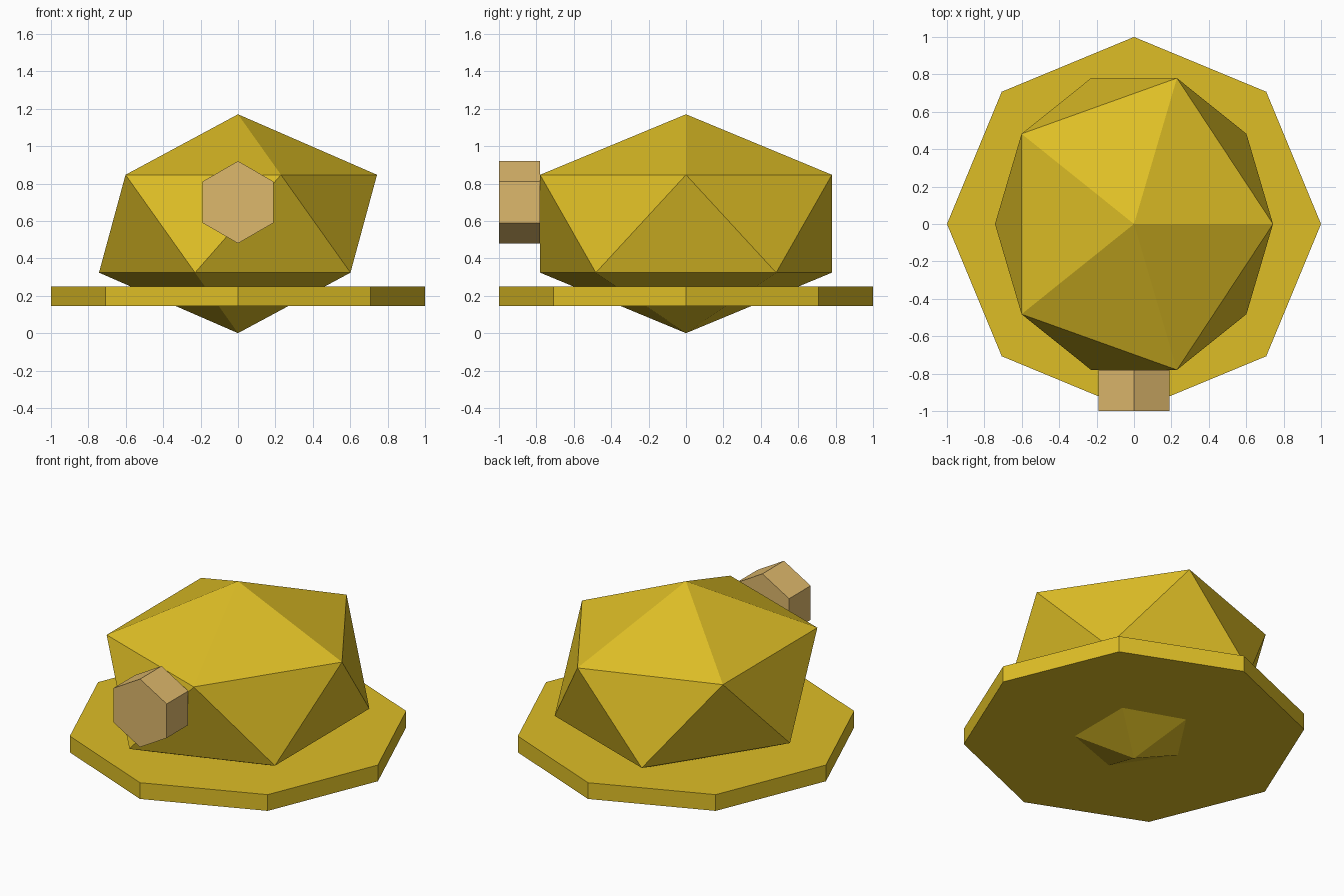
import bpy
from math import pi

cube = bpy.data.objects.get("Cube")
if cube:
    bpy.data.objects.remove(cube, do_unlink=True)


def make_material(name, rgb):
    mat = bpy.data.materials.new(name)
    mat.use_nodes = True
    color = (*rgb, 1.0)
    mat.diffuse_color = color
    mat.node_tree.nodes["Principled BSDF"].inputs["Base Color"].default_value = color
    return mat


def finish(name, mat):
    obj = bpy.context.object
    obj.name = name
    obj.data.name = name
    obj.data.materials.append(mat)
    bpy.ops.object.transform_apply(location=False, rotation=True, scale=True)
    bpy.ops.object.shade_flat()
    return obj


yellow = make_material("golden yellow", (0.73, 0.515, 0.019))
tan = make_material("light tan", (0.73, 0.48, 0.15))

# Faceted crown, its lower point passing through the brim
bpy.ops.mesh.primitive_ico_sphere_add(subdivisions=1, radius=1, location=(0, 0, 0.585))
bpy.context.object.scale = (0.831, 0.917, 0.585)
finish("crown", yellow)

# Eight-sided brim with a corner on each axis
bpy.ops.mesh.primitive_cylinder_add(vertices=8, radius=1, depth=0.105, location=(0, 0, 0.198))
finish("brim", yellow)

# Six-sided lamp on the front, a corner pointing up
bpy.ops.mesh.primitive_cylinder_add(vertices=6, radius=0.22, depth=0.22,
                                    location=(0, -0.89, 0.70), rotation=(pi / 2, 0, 0))
finish("front_lamp", tan)
